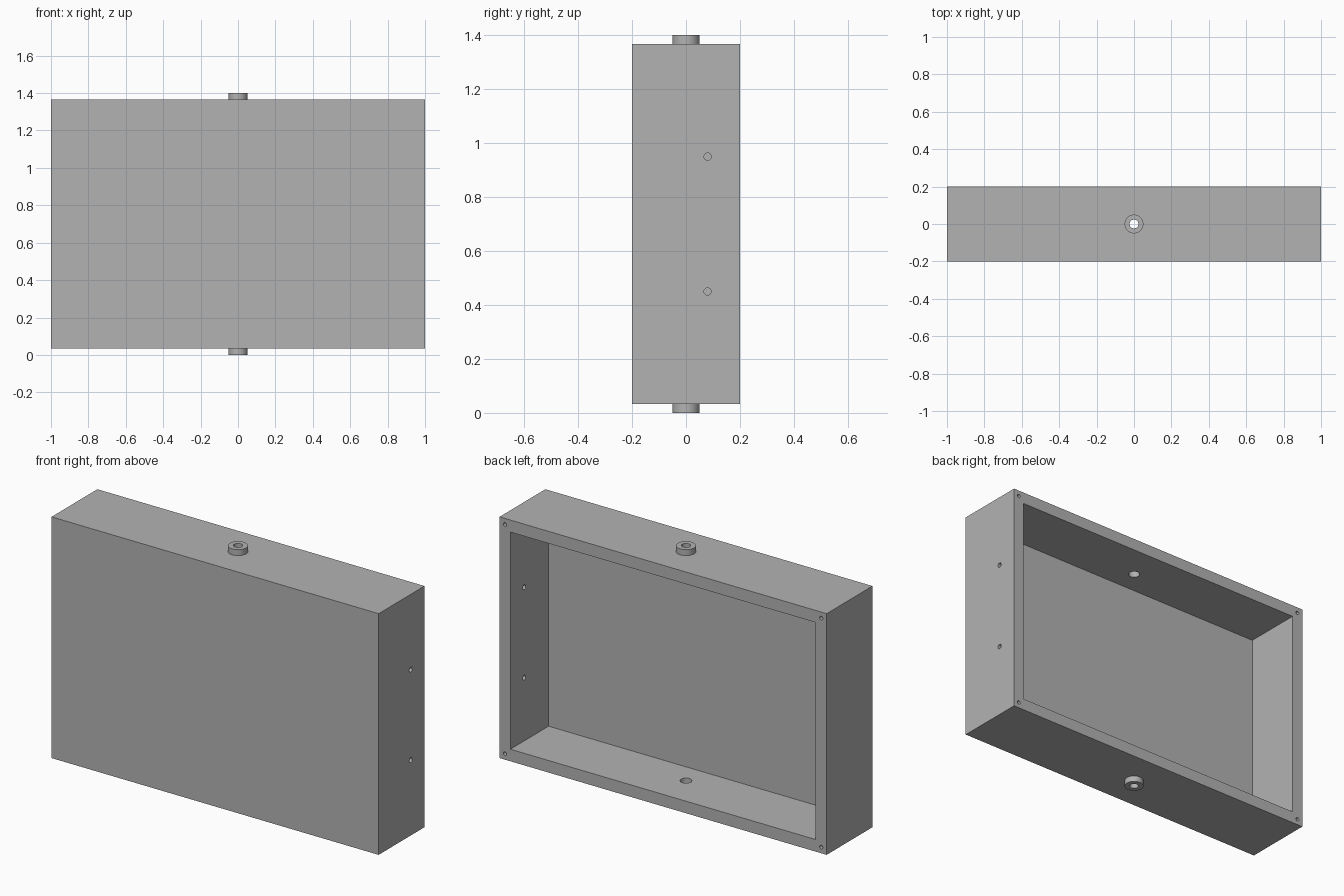
import bpy, bmesh, math
from mathutils import Matrix, Vector

if "Cube" in bpy.data.objects:
    bpy.data.objects.remove(bpy.data.objects["Cube"], do_unlink=True)

# Dimensions
WIDTH, DEPTH, HEIGHT = 2.0, 0.4, 1.333
WALL, STUB = 0.0667, 0.0333
MID_Z = STUB + HEIGHT / 2

grey = bpy.data.materials.new("plain_grey")
grey.use_nodes = True
grey.diffuse_color = (0.45, 0.45, 0.45, 1)
grey.node_tree.nodes["Principled BSDF"].inputs["Base Color"].default_value = grey.diffuse_color


def make_object(name, bm):
    bmesh.ops.recalc_face_normals(bm, faces=bm.faces)
    mesh = bpy.data.meshes.new(name)
    bm.to_mesh(mesh)
    bm.free()
    mesh.materials.append(grey)
    obj = bpy.data.objects.new(name, mesh)
    bpy.context.collection.objects.link(obj)
    return obj


def box(name, size, center):
    bm = bmesh.new()
    bmesh.ops.create_cube(bm, size=1, matrix=Matrix.Translation(center) @ Matrix.Diagonal((*size, 1)))
    return make_object(name, bm)


def rod(name, radius, length, center, axis):
    bm = bmesh.new()
    turn = Vector(axis).to_track_quat('Z', 'Y').to_matrix().to_4x4()
    bmesh.ops.create_cone(bm, cap_ends=True, segments=32, radius1=radius, radius2=radius,
                          depth=length, matrix=Matrix.Translation(center) @ turn)
    return make_object(name, bm)


def ring(name, inner, outer, bottom, top):
    # Rectangular section swept round the vertical axis
    bm = bmesh.new()
    section = [(inner, bottom), (outer, bottom), (outer, top), (inner, top)]
    verts = [bm.verts.new((r, 0, z)) for r, z in section]
    edges = [bm.edges.new((verts[i], verts[i - 1])) for i in range(4)]
    bmesh.ops.spin(bm, geom=verts + edges, axis=(0, 0, 1), cent=(0, 0, 0),
                   angle=math.tau, steps=48, use_duplicate=False)
    bmesh.ops.remove_doubles(bm, verts=bm.verts, dist=0.0001)
    return make_object(name, bm)


def smooth(obj):
    bpy.ops.object.select_all(action='DESELECT')
    obj.select_set(True)
    bpy.context.view_layer.objects.active = obj
    bpy.ops.object.shade_smooth_by_angle(angle=math.radians(30))


# Enclosure, open at the back
enclosure = box("enclosure", (WIDTH, DEPTH, HEIGHT), (0, 0, MID_Z))
cutters = [box("cavity_cutter", (WIDTH - 2 * WALL, DEPTH, HEIGHT - 2 * WALL), (0, WALL, MID_Z))]

# Vertical port through the top and bottom walls
cutters.append(rod("port_cutter", 0.03, 2, (0, 0, MID_Z), (0, 0, 1)))

# Two holes through the left wall
for dz in (-0.25, 0.25):
    cutters.append(rod("side_hole_cutter", 0.0133, 0.2, (WIDTH / 2, 0.08, MID_Z + dz), (1, 0, 0)))

# Blind screw holes in the corners of the back rim
for sx in (-1, 1):
    for sz in (-1, 1):
        center = (sx * (WIDTH - WALL) / 2, DEPTH / 2, MID_Z + sz * (HEIGHT - WALL) / 2)
        cutters.append(rod("screw_hole_cutter", 0.01, 0.133, center, (0, 1, 0)))

for cutter in cutters:
    mod = enclosure.modifiers.new("cut", 'BOOLEAN')
    mod.operation, mod.solver, mod.object = 'DIFFERENCE', 'EXACT', cutter
    cutter.hide_render = True
bpy.context.view_layer.objects.active = enclosure
for mod in list(enclosure.modifiers):
    bpy.ops.object.modifier_apply(modifier=mod.name)
for cutter in cutters:
    bpy.data.objects.remove(cutter, do_unlink=True)
smooth(enclosure)

# Short hollow pivot bushings above and below
smooth(ring("bottom_bushing", 0.0235, 0.05, 0, STUB))
smooth(ring("top_bushing", 0.0235, 0.05, STUB + HEIGHT, 2 * STUB + HEIGHT))
